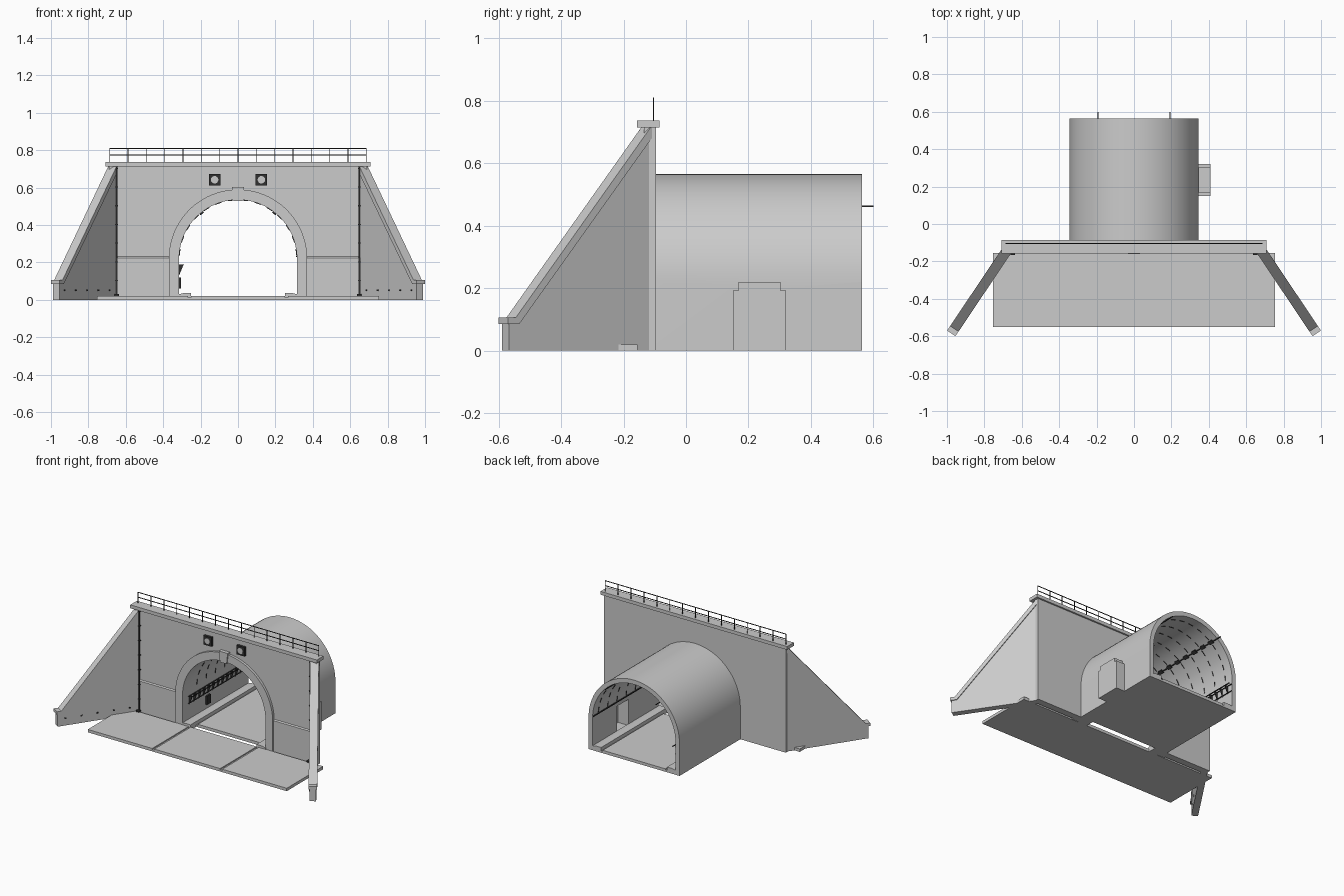
import bpy, bmesh
from math import sin, cos, pi
from mathutils import Vector

if "Cube" in bpy.data.objects:
    bpy.data.objects.remove(bpy.data.objects["Cube"])


def material(name, level):
    m = bpy.data.materials.new(name)
    m.use_nodes = True
    colour = (level, level, level, 1)
    m.diffuse_color = colour
    m.node_tree.nodes["Principled BSDF"].inputs["Base Color"].default_value = colour
    return m


CONCRETE = material("concrete grey", 0.6)
DARK = material("dark metal", 0.03)

SPRING = 0.22            # height where the vault begins
BORE, SHELL, RING = 0.315, 0.345, 0.37
FRONT, BACK, END = -0.135, -0.096, 0.563


def add_prism(bm, points, offset):
    """Extrude a closed 3D outline along an offset vector."""
    face = bm.faces.new([bm.verts.new(p) for p in points])
    new = bmesh.ops.extrude_face_region(bm, geom=[face], use_keep_orig=True)
    verts = [g for g in new["geom"] if isinstance(g, bmesh.types.BMVert)]
    bmesh.ops.translate(bm, verts=verts, vec=Vector(offset))


def add_box(bm, x0, x1, y0, y1, z0, z1):
    add_prism(bm, [(x0, y0, z0), (x1, y0, z0), (x1, y1, z0), (x0, y1, z0)], (0, 0, z1 - z0))


def finish(bm, name, mat, smooth=False):
    bmesh.ops.recalc_face_normals(bm, faces=bm.faces[:])
    mesh = bpy.data.meshes.new(name)
    bm.to_mesh(mesh)
    bm.free()
    obj = bpy.data.objects.new(name, mesh)
    bpy.context.collection.objects.link(obj)
    mesh.materials.append(mat)
    if smooth:
        bpy.ops.object.select_all(action="DESELECT")
        obj.select_set(True)
        bpy.context.view_layer.objects.active = obj
        bpy.ops.object.shade_smooth_by_angle(angle=0.5)
    return obj


def prism(name, points, offset, mat=CONCRETE, smooth=False):
    bm = bmesh.new()
    add_prism(bm, points, offset)
    return finish(bm, name, mat, smooth)


def boxes(name, dims, mat=CONCRETE):
    bm = bmesh.new()
    for d in dims:
        add_box(bm, *d)
    return finish(bm, name, mat)


def arch(r, y, steps=40):
    """Horseshoe line from the left foot over the vault to the right foot."""
    curve = [(-r * cos(pi * i / steps), y, SPRING + r * sin(pi * i / steps)) for i in range(steps + 1)]
    return [(-r, y, 0)] + curve + [(r, y, 0)]


def cut(obj, cutter):
    mod = obj.modifiers.new("opening", "BOOLEAN")
    mod.operation, mod.object, mod.solver = "DIFFERENCE", cutter, "EXACT"
    bpy.context.view_layer.objects.active = obj
    bpy.ops.object.modifier_apply(modifier=mod.name)


# Head wall, arch surround and tunnel shell
prism("head_wall", arch(BORE, FRONT) + [(0.69, FRONT, 0), (0.69, FRONT, 0.715),
      (-0.69, FRONT, 0.715), (-0.69, FRONT, 0)], (0, BACK - FRONT, 0), smooth=True)
prism("arch_surround", arch(RING, -0.152) + arch(BORE, -0.152)[::-1], (0, 0.02, 0), smooth=True)
tunnel = prism("tunnel_shell", arch(SHELL, BACK) + arch(BORE, BACK)[::-1], (0, END - BACK, 0), smooth=True)
prism("keystone", [(-0.025, -0.16, 0.528), (0.025, -0.16, 0.528), (0.033, -0.16, 0.602),
                   (-0.033, -0.16, 0.602)], (0, 0.03, 0))
boxes("wall_cap", [(-0.708, 0.708, -0.157, -0.085, 0.714, 0.737)])
for side, label in ((-1, "right"), (1, "left")):
    prism(label + "_wall_plinth", [(side * RING, FRONT, 0), (side * RING, -0.142, 0),
          (side * RING, -0.142, 0.225), (side * RING, FRONT, 0.232)], (side * 0.285, 0, 0))

# Side niche with its opening
niche_line = [(0.15, 0), (0.32, 0), (0.32, 0.193), (0.303, 0.193), (0.303, 0.22),
              (0.168, 0.22), (0.168, 0.193), (0.15, 0.193)]
niche = prism("side_niche", [(0.32, y, z) for y, z in niche_line], (0.09, 0, 0))
cutter = boxes("niche_cutter", [(0.28, 0.395, 0.172, 0.298, 0.02, 0.2)])
cut(tunnel, cutter)
cut(niche, cutter)
bpy.data.objects.remove(cutter)

# Wing walls: outlines along the splayed direction, pushed out sideways
for side, label in ((-1, "right"), (1, "left")):
    start = Vector((side * 0.65, FRONT, 0))
    along = Vector((side * 0.557, -0.83, 0))
    across = Vector((side * 0.83, 0.557, 0))
    L = 0.548

    def wing_points(outline, shift=0):
        return [start + along * s + across * shift + Vector((0, 0, z)) for s, z in outline]

    prism(label + "_wing_wall", wing_points([(0, 0), (L, 0), (L, 0.087), (L - 0.03, 0.087), (0, 0.69)]),
          across * 0.042)
    prism(label + "_wing_coping", wing_points([(L + 0.008, 0.085), (L + 0.008, 0.106), (L - 0.022, 0.106),
          (0, 0.722), (0, 0.682), (L - 0.035, 0.085)], -0.006), across * 0.054)
    bm = bmesh.new()
    for i in range(5):
        s = 0.06 + 0.108 * i
        add_prism(bm, wing_points([(s, 0.046), (s + 0.012, 0.046), (s + 0.012, 0.055), (s, 0.055)], -0.003),
                  across * 0.006)
    finish(bm, label + "_weep_holes", DARK)
    # Drain pipe in the corner, with clips and a spout
    x = side * 0.648
    pipe = [(x - 0.003, x + 0.003, -0.148, -0.142, 0.025, 0.71),
            (x - 0.012, x + 0.012, -0.165, -0.142, 0.02, 0.03)]
    pipe += [(x - 0.006, x + 0.006, -0.15, FRONT, 0.1 + 0.1 * i, 0.106 + 0.1 * i) for i in range(7)]
    boxes(label + "_drain_pipe", pipe, DARK)

# Forecourt slab and roadway, each divided by two gutters
boxes("forecourt_base", [(-0.755, 0.755, -0.55, -0.155, 0, 0.012)])
boxes("forecourt_slabs", [(-0.755, -0.266, -0.55, -0.155, 0.012, 0.02),
                          (-0.25, 0.25, -0.55, -0.155, 0.012, 0.02),
                          (0.266, 0.755, -0.55, -0.155, 0.012, 0.02)])
boxes("tunnel_floor", [(-0.33, 0.33, BACK, END, 0, 0.012), (-0.238, 0.238, BACK, END, 0.012, 0.02)])
for side, label in ((-1, "right"), (1, "left")):
    prism(label + "_kerb", [(side * x, -0.157, z) for x, z in
          ((0.25, 0), (0.25, 0.036), (0.29, 0.036), (0.318, 0.03), (0.318, 0))], (0, END + 0.157, 0))

# Railing on the cap
posts = [-0.686 + 0.098 * i for i in range(15)]
rail = [(x - 0.002, x + 0.002, -0.106, -0.102, 0.735, 0.81) for x in posts]
rail += [(-0.688, 0.688, -0.106, -0.102, z, z + 0.004) for z in (0.773, 0.807)]
boxes("railing", rail, DARK)

# Square signal boxes with a round pale face
for side, label in ((-1, "right"), (1, "left")):
    x, z = side * 0.125, 0.642
    boxes(label + "_signal_box", [(x - 0.031, x + 0.031, -0.152, -0.13, z - 0.031, z + 0.031)], DARK)
    prism(label + "_signal_face", [(x + 0.02 * cos(pi * i / 8), -0.155, z + 0.02 * sin(pi * i / 8))
                                   for i in range(16)], (0, 0.005, 0))

# Lamp rails under the vault
for side, label in ((-1, "right"), (1, "left")):
    x, z = side * 0.193, 0.463
    boxes(label + "_lamp_rail", [(x - 0.0025, x + 0.0025, -0.09, 0.6, z - 0.0025, z + 0.0025)], DARK)
    out = Vector((side * 0.62, 0, 0.78))
    tangent = Vector((side * 0.78, 0, -0.62))
    bm = bmesh.new()
    for i in range(8):
        p = Vector((x, -0.07 + 0.08 * i, z)) - out * 0.004
        corners = [p + tangent * a + out * b for a, b in ((-0.012, 0), (0.012, 0), (0.012, 0.008), (-0.012, 0.008))]
        add_prism(bm, corners, (0, 0.035, 0))
    finish(bm, label + "_lamps", DARK)

# Dashed seams across the vault
bm = bmesh.new()
for row in range(6):
    y = 0.0 + 0.1 * row
    for i in range(14):
        a, b = pi * (i + 0.25) / 14, pi * (i + 0.75) / 14
        add_prism(bm, [(r * cos(t), y, SPRING + r * sin(t)) for r, t in
                       ((0.316, a), (0.316, b), (0.312, b), (0.312, a))], (0, 0.003, 0))
finish(bm, "vault_seams", DARK)

# Cable shelf with brackets, wall cabinet and a pipe on the other wall
bm = bmesh.new()
for i in range(13):
    y = -0.08 + 0.05 * i
    add_prism(bm, [(-0.315, y, 0.13), (-0.315, y, 0.19), (-0.29, y, 0.19)], (0, 0.004, 0))
for x, z in ((-0.292, 0.188), (-0.312, 0.188), (-0.312, 0.14)):
    add_box(bm, x - 0.003, x + 0.003, -0.09, END, z - 0.002, z + 0.002)
finish(bm, "cable_shelf", DARK)
boxes("wall_cabinet", [(-0.316, -0.304, 0.1, 0.14, 0.06, 0.12)], DARK)
boxes("wall_pipe", [(0.309, 0.316, -0.09, END, 0.228, 0.235)], DARK)
